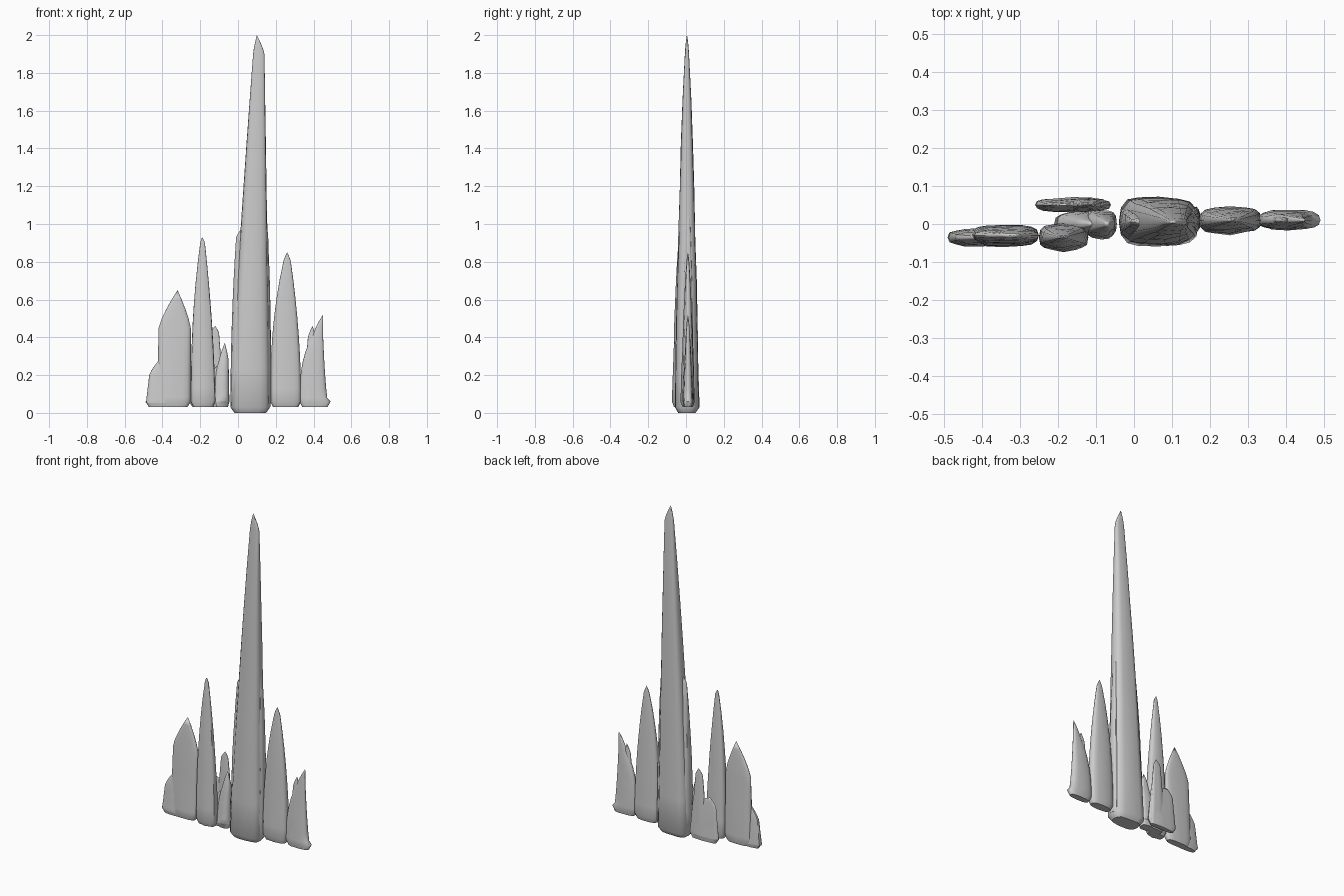
import bpy, bmesh, math, random

random.seed(4)
cube = bpy.data.objects.get("Cube")
if cube:
    bpy.data.objects.remove(cube)

stone = bpy.data.materials.new("grey stone")
stone.use_nodes = True
grey = (0.6, 0.6, 0.6, 1)
stone.diffuse_color = grey
stone.node_tree.nodes["Principled BSDF"].inputs["Base Color"].default_value = grey

SIDES = 16
BODY_RINGS = 9
CAP_RINGS = 4


def mix(a, b, t):
    return a + (b - a) * t


def signed_power(value, exponent):
    return math.copysign(abs(value) ** exponent, value)


def flank_rings(foot, crown, crown_z, tip, tip_z, left_curve, right_curve, base_z):
    """Yield (z, low x, high x): curved flanks up to the crown, then a pointed cap."""
    for i in range(BODY_RINGS):
        t = i / (BODY_RINGS - 1)
        yield (mix(base_z, crown_z, t),
               mix(foot[0], crown[0], t ** right_curve),
               mix(foot[1], crown[1], t ** left_curve))
    for i in range(CAP_RINGS):
        t = (i + 1) / CAP_RINGS
        z = mix(crown_z, tip_z, t)
        yield z, mix(crown[0], tip, t ** 1.3), mix(crown[1], tip, t ** 1.3)


def spire(name, foot, crown, crown_z, tip, tip_z, y, depth,
          left_curve=1, right_curve=1, base_z=.03, rough=.08):
    """Loft a weathered stone spike that thins towards its tip."""
    bm = bmesh.new()
    # Ridges run up the whole spike
    ridges = [1 + random.uniform(-rough, rough) for _ in range(SIDES)]
    rings = list(flank_rings(foot, crown, crown_z, tip, tip_z,
                             left_curve, right_curve, base_z))
    # Rounded underside: a smaller ring below the first full one
    z, low, high = rings[0]
    inset = (high - low) / 10
    rings[0] = (z + .03, low, high)
    rings.insert(0, (z, low + inset, high - inset))
    loops = []
    for level, (z, low, high) in enumerate(rings):
        t = (z - base_z) / (tip_z - base_z)
        half_depth = depth * max(1 - t, 0) ** .6 * (.7 if level == 0 else 1)
        loop = []
        for i, ridge in enumerate(ridges):
            angle = math.tau * i / SIDES
            across = signed_power(math.cos(angle), .7)
            along = signed_power(math.sin(angle), .7)
            wear = ridge + random.uniform(-rough, rough) / 2
            loop.append(bm.verts.new((mix(low, high, (across + 1) / 2),
                                      y + half_depth * along * wear, z)))
        loops.append(loop)
    for lower, upper in zip(loops, loops[1:]):
        for i in range(SIDES):
            j = (i + 1) % SIDES
            bm.faces.new((lower[i], lower[j], upper[j], upper[i]))
    bm.faces.new(loops[0][::-1])
    # Close the tip to a point
    bmesh.ops.remove_doubles(bm, verts=loops[-1], dist=.001)
    mesh = bpy.data.meshes.new(name)
    bm.to_mesh(mesh)
    bm.free()
    mesh.materials.append(stone)
    rock = bpy.data.objects.new(name, mesh)
    bpy.context.collection.objects.link(rock)
    bpy.ops.object.select_all(action="DESELECT")
    rock.select_set(True)
    bpy.context.view_layer.objects.active = rock
    bpy.ops.object.shade_smooth_by_angle(angle=math.radians(50))


# Tall central spire, its low shoulder and the broken flake on its left flank
spire("main_spire", foot=(-.04, .17), crown=(.08, .14), crown_z=1.9,
      tip=.1, tip_z=2, y=.005, depth=.07, right_curve=1.2, base_z=0)
spire("main_shoulder", foot=(-.04, .17), crown=(-.01, .16), crown_z=.93,
      tip=.04, tip_z=1, y=.005, depth=.06, left_curve=2, right_curve=2)
spire("flank_flake", foot=(.13, .175), crown=(.14, .16), crown_z=.9,
      tip=.14, tip_z=1.2, y=.01, depth=.035, left_curve=3)

# Slender spire, broad slab and its toe on the right side
spire("right_spire", foot=(-.25, -.12), crown=(-.2, -.175), crown_z=.9,
      tip=-.19, tip_z=.93, y=-.035, depth=.037, left_curve=1.7, right_curve=2.4)
spire("right_slab", foot=(-.43, -.25), crown=(-.42, -.25), crown_z=.45,
      tip=-.32, tip_z=.65, y=-.03, depth=.03)
spire("right_toe", foot=(-.49, -.3), crown=(-.47, -.35), crown_z=.2,
      tip=-.4, tip_z=.3, y=-.035, depth=.025)

# Low rocks between the right spire and the centre
spire("small_rock", foot=(-.13, -.045), crown=(-.1, -.05), crown_z=.28,
      tip=-.07, tip_z=.37, y=0, depth=.04, right_curve=3)
spire("buried_rock", foot=(-.21, -.05), crown=(-.15, -.1), crown_z=.2,
      tip=-.11, tip_z=.25, y=0, depth=.035)
spire("back_rock", foot=(-.26, -.06), crown=(-.24, -.08), crown_z=.25,
      tip=-.2, tip_z=.3, y=.05, depth=.02)
spire("back_rock_tip", foot=(-.18, -.07), crown=(-.15, -.1), crown_z=.42,
      tip=-.12, tip_z=.46, y=.05, depth=.02)

# Left spire and the forked rock at the left edge
spire("left_spire", foot=(.17, .335), crown=(.24, .28), crown_z=.8,
      tip=.26, tip_z=.85, y=.01, depth=.037, left_curve=2, right_curve=2.5)
spire("left_edge_rock", foot=(.325, .49), crown=(.4, .45), crown_z=.42,
      tip=.45, tip_z=.52, y=.01, depth=.027, left_curve=.4, right_curve=3)
spire("left_edge_tip", foot=(.34, .42), crown=(.37, .41), crown_z=.4,
      tip=.395, tip_z=.46, y=.01, depth=.025)
